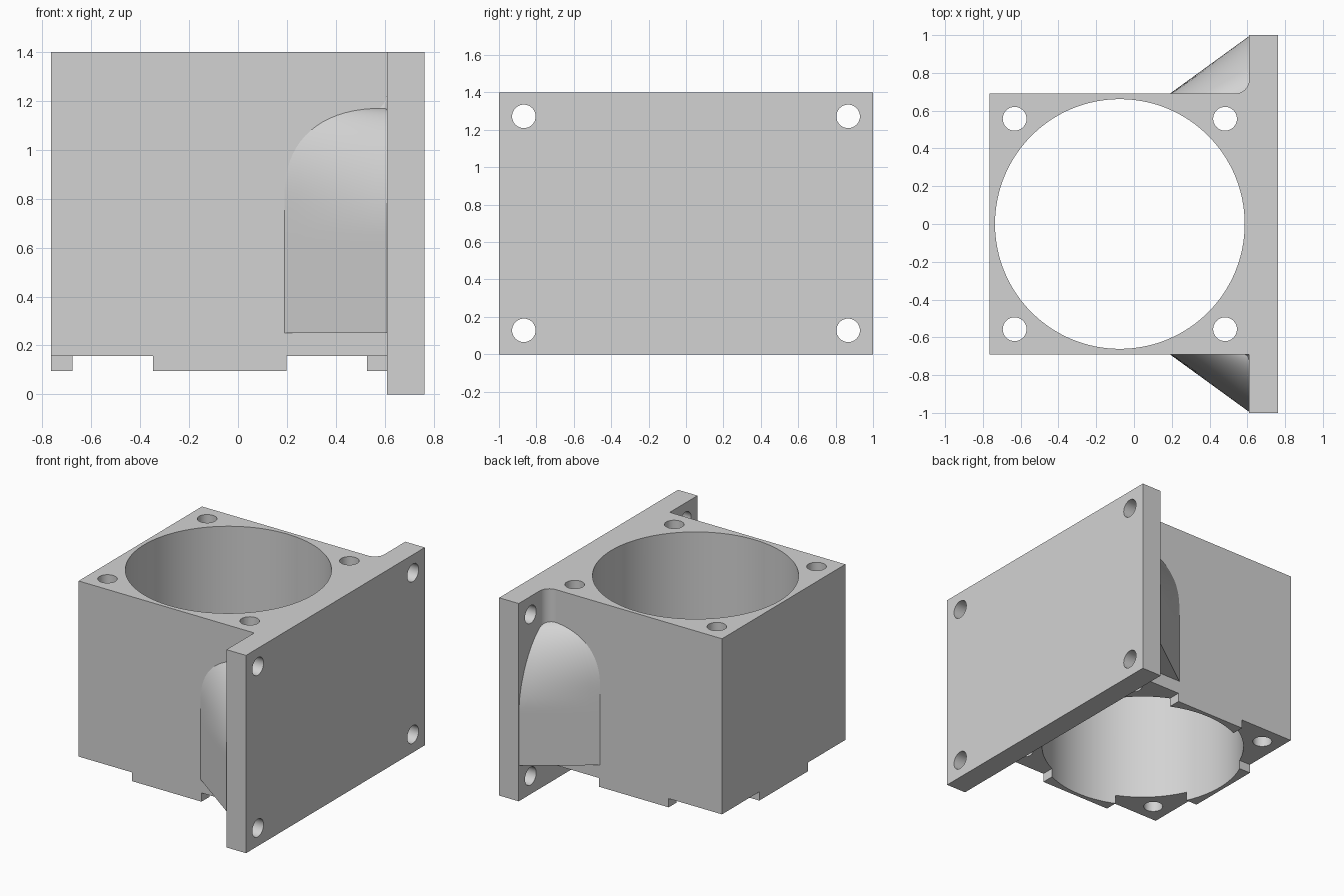
import bpy, bmesh, math
from mathutils import Matrix

if "Cube" in bpy.data.objects:
    bpy.data.objects.remove(bpy.data.objects["Cube"], do_unlink=True)

GREY = bpy.data.materials.new("plain_grey")
GREY.use_nodes = True
colour = (0.65, 0.65, 0.65, 1)
GREY.diffuse_color = colour
GREY.node_tree.nodes["Principled BSDF"].inputs["Base Color"].default_value = colour

BORE_X, TOP, BOTTOM, PAD = -0.075, 1.4, 0.095, 0.157
SIDE, PLATE_X, HOLE_R = 0.69, 0.61, 0.063


def make(name, bm):
    bmesh.ops.recalc_face_normals(bm, faces=bm.faces)
    mesh = bpy.data.meshes.new(name)
    bm.to_mesh(mesh)
    bm.free()
    mesh.materials.append(GREY)
    obj = bpy.data.objects.new(name, mesh)
    bpy.context.collection.objects.link(obj)
    return obj


def box(name, lo, hi):
    bm = bmesh.new()
    bmesh.ops.create_cube(bm, size=1)
    for v in bm.verts:
        v.co = [lo[i] if v.co[i] < 0 else hi[i] for i in range(3)]
    return make(name, bm)


def rod(name, centre, radius, depth, axis, sides):
    bm = bmesh.new()
    turn = Matrix.Rotation(math.pi / 2, 4, "Y") if axis == "X" else Matrix()
    bmesh.ops.create_cone(bm, cap_ends=True, segments=sides, radius1=radius, radius2=radius,
                          depth=depth, matrix=Matrix.Translation(centre) @ turn)
    return make(name, bm)


def combine(target, other, operation):
    # Apply a boolean, then drop the helper object
    mod = target.modifiers.new("combine", "BOOLEAN")
    mod.operation, mod.object, mod.solver = operation, other, "EXACT"
    bpy.ops.object.select_all(action="DESELECT")
    bpy.context.view_layer.objects.active = target
    target.select_set(True)
    bpy.ops.object.modifier_apply(modifier=mod.name)
    bpy.data.objects.remove(other, do_unlink=True)


def smooth(obj, degrees=30):
    bpy.ops.object.select_all(action="DESELECT")
    bpy.context.view_layer.objects.active = obj
    obj.select_set(True)
    bpy.ops.object.shade_smooth_by_angle(angle=math.radians(degrees))


def loft(name, rings):
    # Skin closed rings of equal length and cap both ends
    bm = bmesh.new()
    rows = [[bm.verts.new(p) for p in ring] for ring in rings]
    for a, b in zip(rows, rows[1:]):
        for i in range(len(a)):
            j = (i + 1) % len(a)
            bm.faces.new((a[i], a[j], b[j], b[i]))
    bm.faces.new(rows[0])
    bm.faces.new(rows[-1])
    bmesh.ops.remove_doubles(bm, verts=bm.verts, dist=0.0005)
    return make(name, bm)


# Square housing joined to the mounting plate
housing = box("bored_housing", (-0.765, -SIDE, BOTTOM), (0.68, SIDE, TOP))

# Recessed corners under the housing, leaving a tab in the middle of each side
for sx in (-1, 1):
    for sy in (-1, 1):
        xs = sorted((BORE_X + sx * 0.2725, BORE_X + sx * 0.9))
        ys = sorted((sy * 0.2725, sy * 0.9))
        combine(housing, box("cutter", (xs[0], ys[0], -0.1), (xs[1], ys[1], PAD)), "DIFFERENCE")

plate = box("mounting_plate", (PLATE_X, -1, 0), (0.763, 1, TOP))
combine(housing, plate, "UNION")

# Main bore and the four screw holes around it
combine(housing, rod("cutter", (BORE_X, 0, 0.75), 0.661, 2, "Z", 128), "DIFFERENCE")
for sx in (-1, 1):
    for sy in (-1, 1):
        hole = rod("cutter", (BORE_X + sx * 0.557, sy * 0.557, 0.75), HOLE_R, 2, "Z", 32)
        combine(housing, hole, "DIFFERENCE")

# Mounting holes through the plate
for y in (-0.867, 0.867):
    for z in (0.128, 1.272):
        combine(housing, rod("cutter", (0.69, y, z), HOLE_R, 0.3, "X", 32), "DIFFERENCE")
smooth(housing)


def shrink(z, start, end, power):
    t = min(1, max(0, (z - start) / (end - start)))
    return max(0, 1 - t ** power) ** (1 / power)


def gusset(name, side):
    # Triangular brace whose upper end rounds over into the corner
    peak, steps, rings = 1.17, 24, []
    heights = [0.25] + [0.62 + (peak - 0.62) * math.sin(math.pi / 2 * i / steps)
                        for i in range(steps + 1)]
    for z in heights:
        run = 0.42 * shrink(z, 0.8, peak, 2.4)
        rise = 0.305 * shrink(z, 0.66, peak, 1.65)
        ring = [(PLATE_X, side * SIDE, z)]
        for i in range(9):
            t = i / 8
            ring.append((PLATE_X - run * (1 - t), side * (SIDE + rise * t), z))
        rings.append(ring)
    smooth(loft(name, rings), 40)


def corner_fillet(name, side, levels):
    # Concave round where the housing meets the plate; levels are (height, radius)
    rings = []
    for z, r in levels:
        ring = [(PLATE_X, side * SIDE, z)]
        for i in range(9):
            a = math.pi / 2 * i / 8
            ring.append((PLATE_X - r + r * math.sin(a), side * (SIDE + r - r * math.cos(a)), z))
        rings.append(ring)
    smooth(loft(name, rings), 40)


gusset("right_gusset", -1)
gusset("left_gusset", 1)
corner_fillet("left_corner_fillet", 1, [(0.25, 0.075), (TOP, 0.075)])
corner_fillet("right_corner_fillet", -1,
              [(0.25, 0.055), (1.155, 0.055), (1.17, 0.03), (1.19, 0.014), (1.225, 0.001)])
